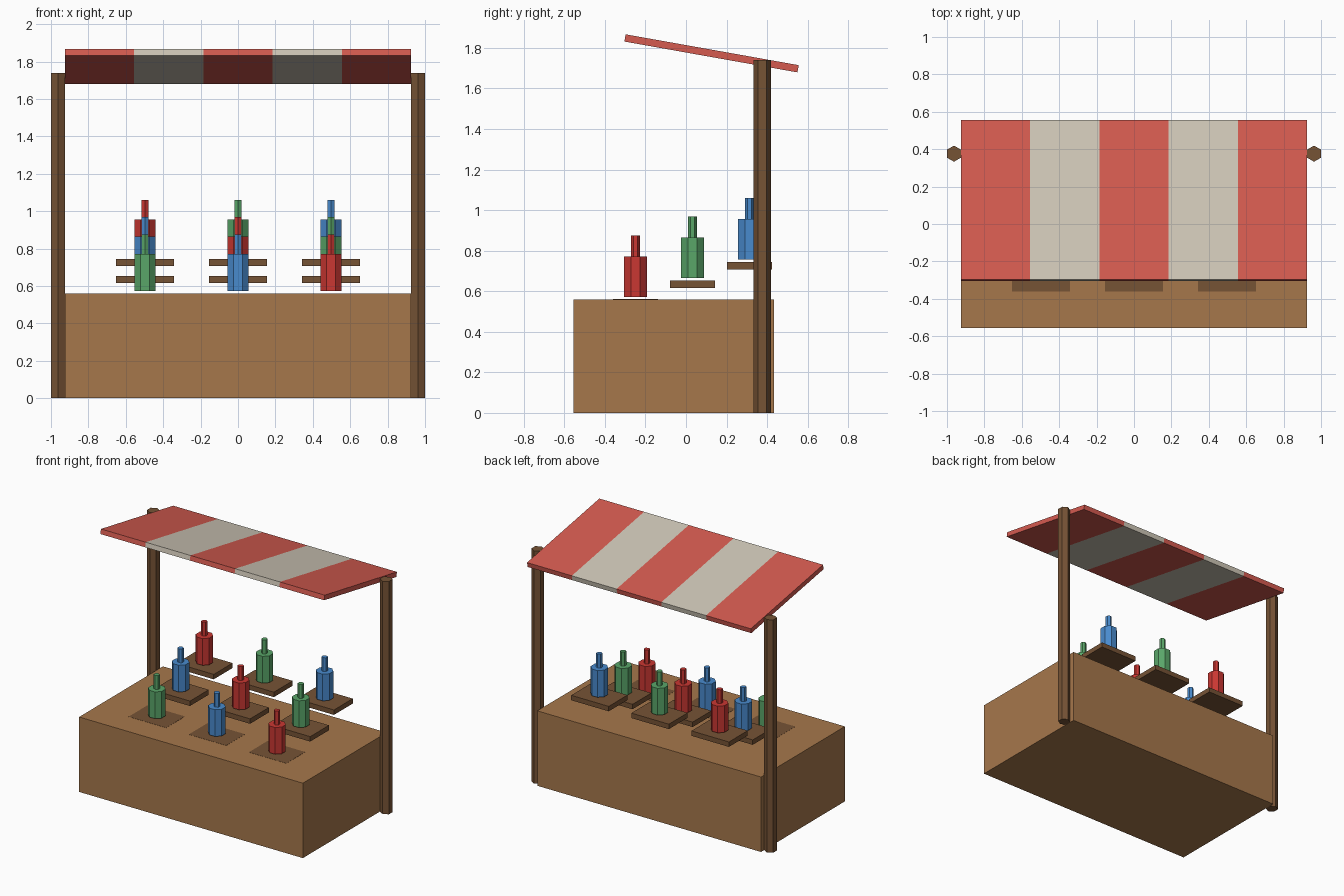
import bpy
import math

if "Cube" in bpy.data.objects:
    bpy.data.objects.remove(bpy.data.objects["Cube"], do_unlink=True)


def make_material(name, red, green, blue):
    def linear(channel):
        value = channel / 255
        return value / 12.92 if value <= 0.04 else ((value + 0.055) / 1.055) ** 2.4
    colour = (linear(red), linear(green), linear(blue), 1)
    material = bpy.data.materials.new(name)
    material.use_nodes = True
    material.diffuse_color = colour
    material.node_tree.nodes["Principled BSDF"].inputs["Base Color"].default_value = colour
    return material


counter_wood = make_material("counter wood", 166, 119, 75)
dark_wood = make_material("dark wood", 118, 83, 53)
canopy_red = make_material("canopy red", 213, 91, 80)
canopy_cream = make_material("canopy cream", 208, 200, 184)
glass = {
    "red": make_material("bottle red", 202, 55, 50),
    "green": make_material("bottle green", 90, 166, 105),
    "blue": make_material("bottle blue", 73, 139, 206),
}


def finish(name, material):
    obj = bpy.context.object
    obj.name = name
    obj.data.materials.append(material)
    return obj


def box(name, size, centre, material, tilt=0):
    bpy.ops.mesh.primitive_cube_add(size=1, location=centre, rotation=(tilt, 0, 0))
    bpy.context.object.scale = size
    return finish(name, material)


def prism(name, sides, radius, x, y, bottom, top, material, turn=0):
    bpy.ops.mesh.primitive_cylinder_add(
        vertices=sides, radius=radius, depth=top - bottom,
        location=(x, y, (bottom + top) / 2), rotation=(0, 0, turn))
    return finish(name, material)


# Counter
counter_top = 0.56
box("counter", (1.85, 0.99, counter_top), (0, -0.06, counter_top / 2), counter_wood)

# Hexagonal posts
for side, label in ((-1, "right"), (1, "left")):
    prism(label + "_post", 6, 0.043, side * 0.9625, 0.376, 0, 1.74, dark_wood)

# Tilted canopy made of striped panels
stripe = 0.37
for i in range(5):
    box(f"canopy_stripe_{i + 1}", (stripe, 0.867, 0.036), ((i - 2) * stripe, 0.126, 1.773),
        canopy_cream if i % 2 else canopy_red, -math.radians(10.1))

# Three stepped rows of small shelves, each holding a bottle
order = ["green", "blue", "red"]
for row, row_name in enumerate(("front", "middle", "back")):
    y = -0.249 + row * 0.281
    shelf_top = counter_top + 0.001 + row * 0.092
    for column, column_name in enumerate(("right", "centre", "left")):
        x = (column - 1) * 0.497
        place = f"{row_name}_{column_name}"
        box(place + "_shelf", (0.31, 0.222, 0.037), (x, y, shelf_top - 0.0185), dark_wood)
        colour = glass[order[(column + row) % 3]]
        base = shelf_top + 0.011
        shoulder = base + 0.2
        prism(place + "_bottle_body", 8, 0.0605, x, y, base, shoulder, colour, math.pi / 8)
        prism(place + "_bottle_neck", 6, 0.0215, x, y, shoulder, shoulder + 0.104, colour)
